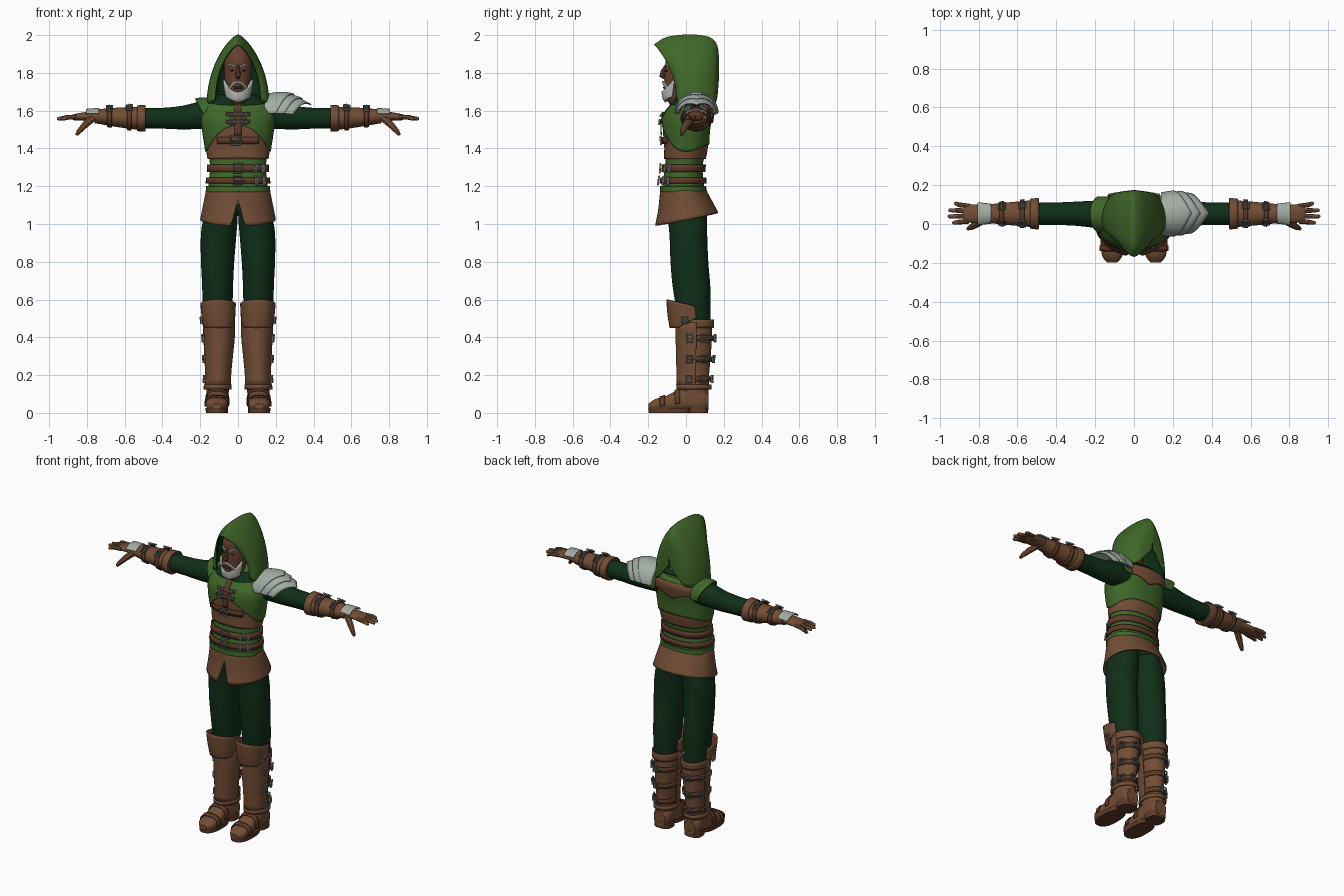
import bpy, bmesh
from math import sin, cos, pi, radians, copysign
from mathutils import Vector

if "Cube" in bpy.data.objects:
    bpy.data.objects.remove(bpy.data.objects["Cube"])


def material(name, r, g, b):
    m = bpy.data.materials.new(name)
    m.use_nodes = True
    m.diffuse_color = (r, g, b, 1)
    m.node_tree.nodes["Principled BSDF"].inputs["Base Color"].default_value = (r, g, b, 1)
    return m


leather = material("brown leather", .17, .075, .036)
strap = material("dark strap leather", .11, .042, .022)
green = material("green cloth", .05, .135, .022)
dark = material("dark green cloth", .005, .028, .009)
silver = material("silver metal", .36, .41, .37)
steel = material("dull buckle metal", .2, .23, .22)
skin_tone = material("brown skin", .13, .05, .027)
white = material("white hair", .5, .53, .5)
black = material("dark eye", .02, .015, .012)


def blend(rows):
    """Smooth interpolation of rows (t, values...)."""
    def slope(i):
        a, b = rows[max(i - 1, 0)], rows[min(i + 1, len(rows) - 1)]
        return [(q - p) / (b[0] - a[0]) for p, q in zip(a[1:], b[1:])]

    def at(t):
        i = max([k for k in range(len(rows) - 1) if rows[k][0] <= t] or [0])
        a, b, h = rows[i], rows[i + 1], rows[i + 1][0] - rows[i][0]
        s = min(max((t - a[0]) / h, 0), 1)
        e = s * s * (3 - 2 * s)
        return [p + (q - p) * e + h * s * (1 - s) * ((1 - s) * m - s * n)
                for p, q, m, n in zip(a[1:], b[1:], slope(i), slope(i + 1))]
    return at


def section(rows, axis="z", power=1.0):
    """Surface f(angle, t) from rows (t, centre u, centre v, radius u, radius v)."""
    at = blend(rows)

    def f(a, t, off=0.0):
        u, v, ru, rv = at(t)
        s = (ru + off) * copysign(abs(sin(a)) ** power, sin(a))
        c = (rv + off) * copysign(abs(cos(a)) ** power, cos(a))
        if axis == "z":
            return Vector((u + s, v - c, t))
        if axis == "y":
            return Vector((u - s, t, v - c))
        s, c = s / (ru + off) * (rv + off), c / (rv + off) * (ru + off)
        return Vector((t, u - c, v - s))
    return f


def finish(obj, mats, mirror):
    for m in mats:
        obj.data.materials.append(m)
    bpy.ops.object.select_all(action="DESELECT")
    obj.select_set(True)
    bpy.context.view_layer.objects.active = obj
    if obj.type == "CURVE":
        bpy.ops.object.convert(target="MESH")
        obj = bpy.context.object
    bpy.ops.object.shade_smooth_by_angle(angle=radians(40))
    if mirror:
        obj.modifiers.new("Mirror", "MIRROR")
    return obj


def skin(name, f, lo, hi, mat, off=0.0, span=(-180, 180), n=48, m=10, thick=0.0,
         mirror=False, lining=None):
    """Patch of a surface between two edges; a full turn is closed and capped."""
    low = lo if callable(lo) else lambda a: lo
    high = hi if callable(hi) else lambda a: hi
    closed = span[1] - span[0] == 360
    cols = n if closed else n + 1
    angles = [radians(span[0] + (span[1] - span[0]) * i / n) for i in range(cols)]
    bm = bmesh.new()
    grid = [[bm.verts.new(f(a, low(a) + (high(a) - low(a)) * j / m, off)) for a in angles]
            for j in range(m + 1)]
    for r, s in zip(grid, grid[1:]):
        for i in range(n):
            k = (i + 1) % cols
            bm.faces.new((r[i], r[k], s[k], s[i]))
    if closed and not thick:
        bm.faces.new(grid[0][::-1])
        bm.faces.new(grid[-1])
    mesh = bpy.data.meshes.new(name)
    bm.to_mesh(mesh)
    bm.free()
    obj = bpy.data.objects.new(name, mesh)
    bpy.context.collection.objects.link(obj)
    obj = finish(obj, [mat] + ([lining] if lining else []), mirror)
    if thick:
        mod = obj.modifiers.new("Thickness", "SOLIDIFY")
        mod.thickness, mod.offset = thick, 1
        if lining:
            mod.material_offset = mod.material_offset_rim = 1
    return obj


def tube(name, points, mat, radius, taper=None, cyclic=False, mirror=False):
    curve = bpy.data.curves.new(name, "CURVE")
    curve.dimensions = "3D"
    curve.bevel_depth, curve.bevel_resolution, curve.use_fill_caps = radius, 2, True
    spline = curve.splines.new("POLY")
    spline.points.add(len(points) - 1)
    for i, p in enumerate(points):
        spline.points[i].co = (*p, 1)
        spline.points[i].radius = taper[i] if taper else 1
    spline.use_cyclic_u = cyclic
    obj = bpy.data.objects.new(name, curve)
    bpy.context.collection.objects.link(obj)
    return finish(obj, [mat], mirror)


def buckle(name, f, deg, t, off, w, h, mirror=False, mat=steel):
    """Rectangular frame with a prong, lying on a surface."""
    a, e = radians(deg), .01
    p = f(a, t, off)
    u = (f(a + e, t, off) - p).normalized() * w
    v = (f(a, t + e, off) - p).normalized() * h
    tube(name, [p - u - v, p + u - v, p + u + v, p - u + v], mat, .005, cyclic=True, mirror=mirror)
    tube(name + " prong", [p - u, p + u * 1.5], mat, .004, mirror=mirror)


# Torso, vest and corset
torso = section([(1.1, 0, -.015, .155, .11), (1.2, 0, -.015, .157, .11), (1.3, 0, -.012, .148, .1),
                 (1.4, 0, 0, .16, .105), (1.5, 0, 0, .175, .112), (1.57, 0, .01, .18, .115),
                 (1.62, 0, .03, .165, .1), (1.66, 0, .03, .11, .075), (1.69, 0, .01, .06, .055)],
                power=.9)
skin("tunic", torso, 1.1, 1.69, green, m=30)


def vest_edge(a):
    return 1.42 + .1 * max(0, cos(a)) ** 3 - .035 * sin(a) ** 4


skin("corset", torso, 1.345, lambda a: vest_edge(a) + .01, leather, .003, thick=.007, n=72)
skin("chest vest", torso, vest_edge, 1.655, green, .006, thick=.01, n=72, m=20)
skin("vest hem", torso, 1.17, 1.2, green, .004, thick=.008)
skin("back yoke", torso, lambda a: 1.535 + .035 * abs(sin(3 * a)), 1.635, leather, .016,
     (105, 255), thick=.008)
for z, h in ((1.295, .02), (1.23, .016)):
    skin("waist belt", torso, z - h, z + h, strap, .006, thick=.01, m=2)
    buckle("belt buckle", torso, 0, z, .024, .024, .024)
    for deg in (32, 52):
        buckle("belt keeper", torso, deg, z, .018, .005, .02, mat=silver)
skin("corset strap", torso, 1.425, 1.46, strap, .012, (-35, 35), thick=.008, n=16, m=2)
buckle("corset buckle", torso, -3, 1.442, .026, .025, .022)
skin("chest placket", torso, 1.47, 1.65, strap, .017, (-4, 4), thick=.006, n=4)
for z in (1.54, 1.58):
    skin("chest strap", torso, z - .009, z + .009, strap, .022, (-16, 16), thick=.006, n=8, m=2)
    for deg in (-7, 7):
        buckle("chest buckle", torso, deg, z, .03, .012, .012)
skin("collar", torso, lambda a: 1.645 - .02 * cos(a), 1.68, dark, .012, thick=.008)

# Skirt with a front slit
skirt = section([(.98, 0, .02, .198, .18), (1.06, 0, .01, .183, .15), (1.17, 0, -.013, .161, .114)])
skin("skirt", skirt, lambda a: max(.99 + .065 * (1 - cos(a)) / 2, 1.13 - abs(a) * .75), 1.175,
     leather, span=(-180, 180), n=120, thick=.01)

# Hood: arched ribs from the brim to the back
ribs = blend([(0, -.165, 1.945, -.045, 1.655, .118), (1, -.1, 1.982, -.03, 1.64, .148),
              (2, 0, 1.995, .02, 1.63, .158), (3, .09, 1.99, .08, 1.63, .148),
              (4, .14, 1.97, .13, 1.635, .12), (5, .163, 1.92, .155, 1.655, .085),
              (6, .168, 1.8, .166, 1.76, .004)])


def hood(a, t, off=0):
    yt, zt, yb, zb, w = ribs(t)
    c, s = max(cos(a), 0), sin(a)
    return Vector((w * copysign(abs(s) ** 1.5, s), yb + (yt - yb) * c ** 2.2, zb + (zt - zb) * c))


skin("hood", hood, 0, 6, green, span=(-90, 90), n=40, m=30, thick=.008, lining=dark)

# Head and face
head = section([(1.6, 0, .0, .055, .055), (1.64, 0, -.03, .05, .06), (1.67, 0, -.045, .055, .066),
                (1.73, 0, -.035, .068, .08), (1.82, 0, -.025, .074, .086), (1.89, 0, -.02, .07, .082),
                (1.95, 0, -.01, .035, .045)])
skin("head", head, 1.6, 1.95, skin_tone, n=40, m=24)
skin("beard", head, lambda a: 1.65 + .02 * abs(a), lambda a: 1.7 + .045 * min(abs(a), 1.2) ** 2,
     white, .002, (-70, 70), thick=.012, n=28)
tube("nose", [(0, -.105, 1.84), (0, -.122, 1.81), (0, -.128, 1.785), (0, -.11, 1.772)], skin_tone,
     .014, (.5, .8, 1, .6))
tube("lips", [head(radians(d), 1.722, .002) for d in (-18, 0, 18)], strap, .006)
tube("moustache", [head(radians(d), 1.71 + .04 * cos(radians(d * 2)), .003)
                   for d in range(-40, 41, 8)], white, .009)
for side in (-1, 1):
    tube("eyebrow", [head(radians(side * d), z, .003) for d, z in ((10, 1.83), (28, 1.845), (48, 1.83))],
         white, .007, (.8, 1, .4))
    tube("eye", [head(radians(side * d), 1.812, 0) for d in (16, 25, 34)], black, .005, (.4, 1, .4))

# Sleeves, shoulder flaps and the single pauldron
arm = section([(.12, .045, 1.575, .075, .07), (.2, .05, 1.575, .07, .072), (.3, .053, 1.563, .062, .062),
               (.4, .053, 1.56, .058, .055), (.52, .053, 1.56, .058, .053)], "x")
skin("sleeve", arm, .12, .52, dark, m=16, n=32, mirror=True)
skin("shoulder flap", arm, .13, lambda a: .18 + .045 * max(0, -sin(a)), green, .012, (-190, 10),
     thick=.01, mirror=True)
pauldron = section([(.13, .05, 1.575, .095, .095), (.24, .055, 1.575, .105, .108),
                    (.32, .055, 1.565, .098, .1), (.39, .055, 1.545, .08, .085)], "x")
for k in range(3):
    skin("pauldron plate", pauldron, .14, lambda a: .385 - .045 * k - .1 * abs(a + pi / 2) / pi * 2,
         silver, .007 * k - .004, (-175, -5), thick=.007)

# Bracers with straps
bracer = section([(.49, .053, 1.56, .074, .062), (.54, .053, 1.56, .068, .06), (.65, .053, 1.565, .058, .05),
                  (.76, .053, 1.57, .047, .036)], "x")
skin("bracer", bracer, .49, .76, leather, m=14, n=32, mirror=True)
skin("bracer cuff", bracer, .49, .535, leather, .002, thick=.006, m=3, mirror=True)
for x in (.575, .68):
    skin("bracer strap", bracer, x - .012, x + .012, strap, .002, thick=.007, m=2, mirror=True)
    for deg in (-125, -50):
        buckle("bracer buckle", bracer, deg, x, .014, .018, .016, mirror=True)

# Hands
palm = section([(.74, .053, 1.57, .04, .028), (.8, .053, 1.57, .047, .024), (.87, .055, 1.565, .046, .016),
                (.88, .055, 1.565, .04, .01)], "x")
skin("palm", palm, .74, .88, leather, n=24, mirror=True)
skin("hand plate", palm, .735, .805, silver, .008, (-160, -20), n=16, thick=.008, mirror=True)
for y, spread, tip in ((.014, -.008, .935), (.041, -.002, .958), (.067, .004, .955), (.092, .014, .925)):
    tube("finger", [(.85, y, 1.567), (.9, y + spread / 2, 1.565), (tip - .005, y + spread, 1.557),
                    (tip, y + spread, 1.556)], leather, .0125, (1, 1, .75, .4), mirror=True)
tube("thumb", [(.77, .025, 1.56), (.81, 0, 1.525), (.84, -.018, 1.492), (.855, -.025, 1.472)],
     leather, .019, (1.1, 1, .75, .45), mirror=True)

# Trousers
leg = section([(.45, .105, .05, .068, .08), (.54, .107, .04, .076, .09), (.6, .108, .035, .08, .095),
               (.68, .108, .028, .082, .1), (.8, .108, .018, .088, .1), (.95, .102, .012, .094, .1),
               (1.05, .09, .005, .089, .105), (1.13, .08, -.01, .075, .1)])
skin("trouser leg", leg, .45, 1.13, dark, m=28, mirror=True)

# Boots
boot = section([(.06, .108, .05, .056, .065), (.13, .108, .042, .06, .078), (.2, .105, .042, .057, .08),
                (.3, .103, .045, .064, .086), (.4, .1, .047, .071, .09), (.5, .103, .047, .074, .092)])
skin("boot shaft", boot, .06, .49, leather, m=20, mirror=True)
skin("boot cuff", boot, .45, .495, leather, .003, thick=.007, m=3, mirror=True)
skin("greave", boot, lambda a: .13 + .015 * cos(a), .48, leather, .004, (-95, 95), thick=.008, mirror=True)
skin("ankle rim", boot, .125, .15, leather, .006, thick=.008, m=2, mirror=True)
for z in (.18, .285, .395):
    skin("boot strap", boot, z - .014, z + .014, strap, .003, (60, 300), thick=.008, m=2, mirror=True)
    for deg in (75, 118, 170):
        buckle("boot buckle", boot, deg, z, .018, .016, .018, mirror=True)
knee = section([(.44, .102, .02, .072, .095), (.52, .104, .012, .08, .1), (.61, .106, .005, .086, .1)],
               power=.85)
skin("knee guard", knee, lambda a: .45 + .06 * max(0, abs(a) - 1), lambda a: .6 - .01 * a * a, leather,
     0, (-110, 110), n=24, thick=.01, mirror=True)
buckle("knee buckle", knee, 82, .49, .016, .014, .016, mirror=True)

# Feet
foot = section([(-.198, .112, .035, .025, .014), (-.17, .112, .04, .05, .03), (-.11, .112, .048, .058, .04),
                (-.05, .11, .062, .056, .055), (.02, .108, .075, .056, .066), (.09, .108, .07, .056, .062),
                (.118, .108, .06, .04, .045)], "y", .8)
skin("foot", foot, -.198, .118, leather, n=32, m=20, mirror=True)
for y in (-.125, -.045):
    skin("foot band", foot, y - .014, y + .014, strap, .002, (80, 280), thick=.006, m=2, mirror=True)
sole = section([(0, .112, -.085, .058, .112), (.03, .112, -.085, .06, .114)], power=.8)
skin("sole", sole, 0, .026, strap, m=1, mirror=True)
heel = section([(0, .108, .066, .055, .05), (.05, .108, .066, .057, .053)], power=.7)
skin("heel", heel, 0, .045, strap, m=1, mirror=True)
